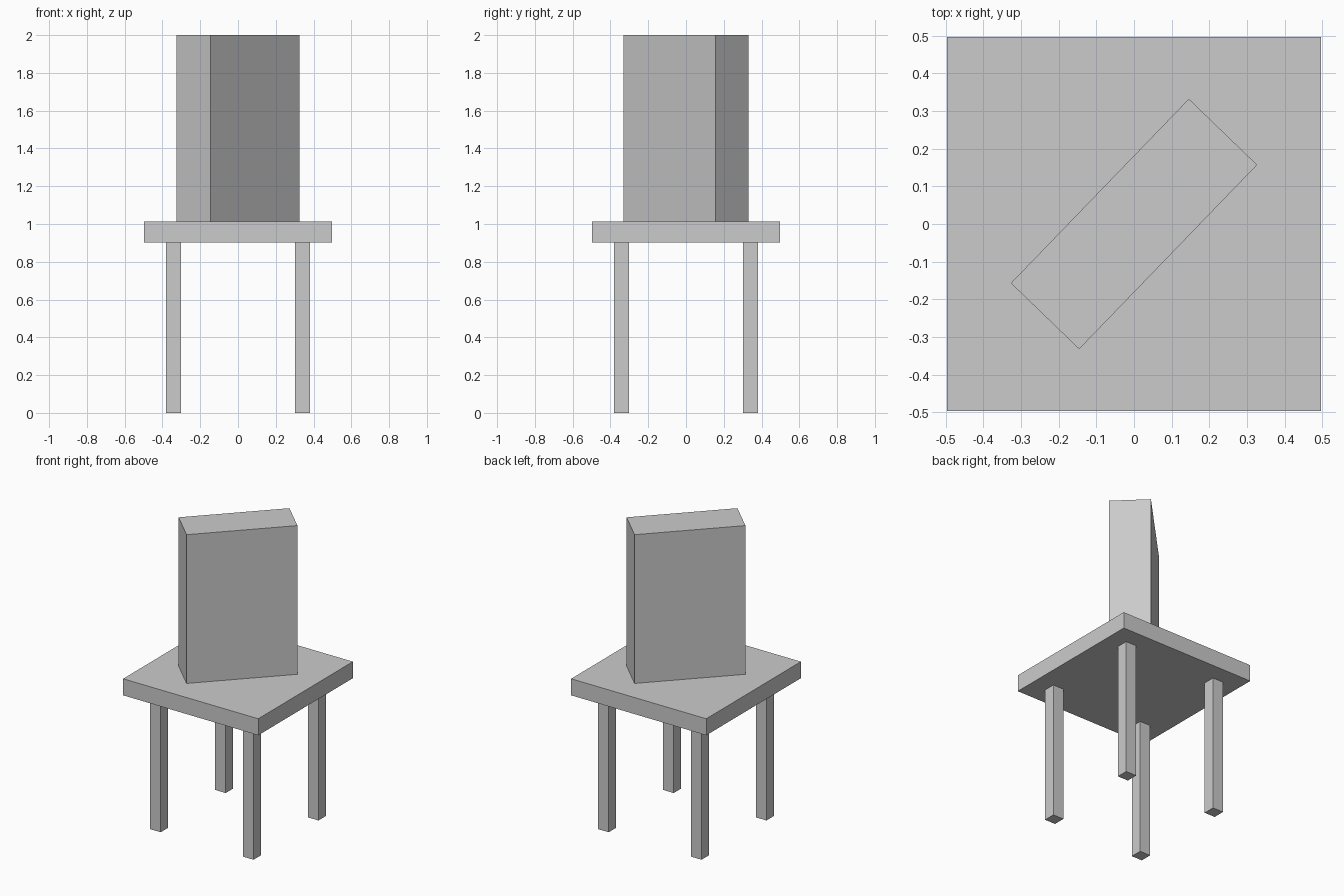
import bpy
from math import radians

if "Cube" in bpy.data.objects:
    bpy.data.objects.remove(bpy.data.objects["Cube"])


def box(name, size, x, y, z0, z1, angle=0):
    bpy.ops.mesh.primitive_cube_add(size=1, location=(x, y, (z0 + z1) / 2),
                                    rotation=(0, 0, radians(angle)))
    ob = bpy.context.object
    ob.name = name
    ob.scale = (size[0], size[1], z1 - z0)
    return ob


SEAT_BOTTOM, SEAT_TOP = 0.902, 1.012

# Square seat slab
box("seat", (0.993, 0.993), 0, 0, SEAT_BOTTOM, SEAT_TOP)

# Thick backrest standing diagonally across the seat
box("backrest", (0.68, 0.252), 0, 0, SEAT_TOP, 2.0, angle=46)

# Four square legs
for y, end in ((-0.341, "front"), (0.341, "back")):
    for x, side in ((-0.341, "left"), (0.341, "right")):
        box(f"{end}_{side}_leg", (0.078, 0.078), x, y, 0, SEAT_BOTTOM)
